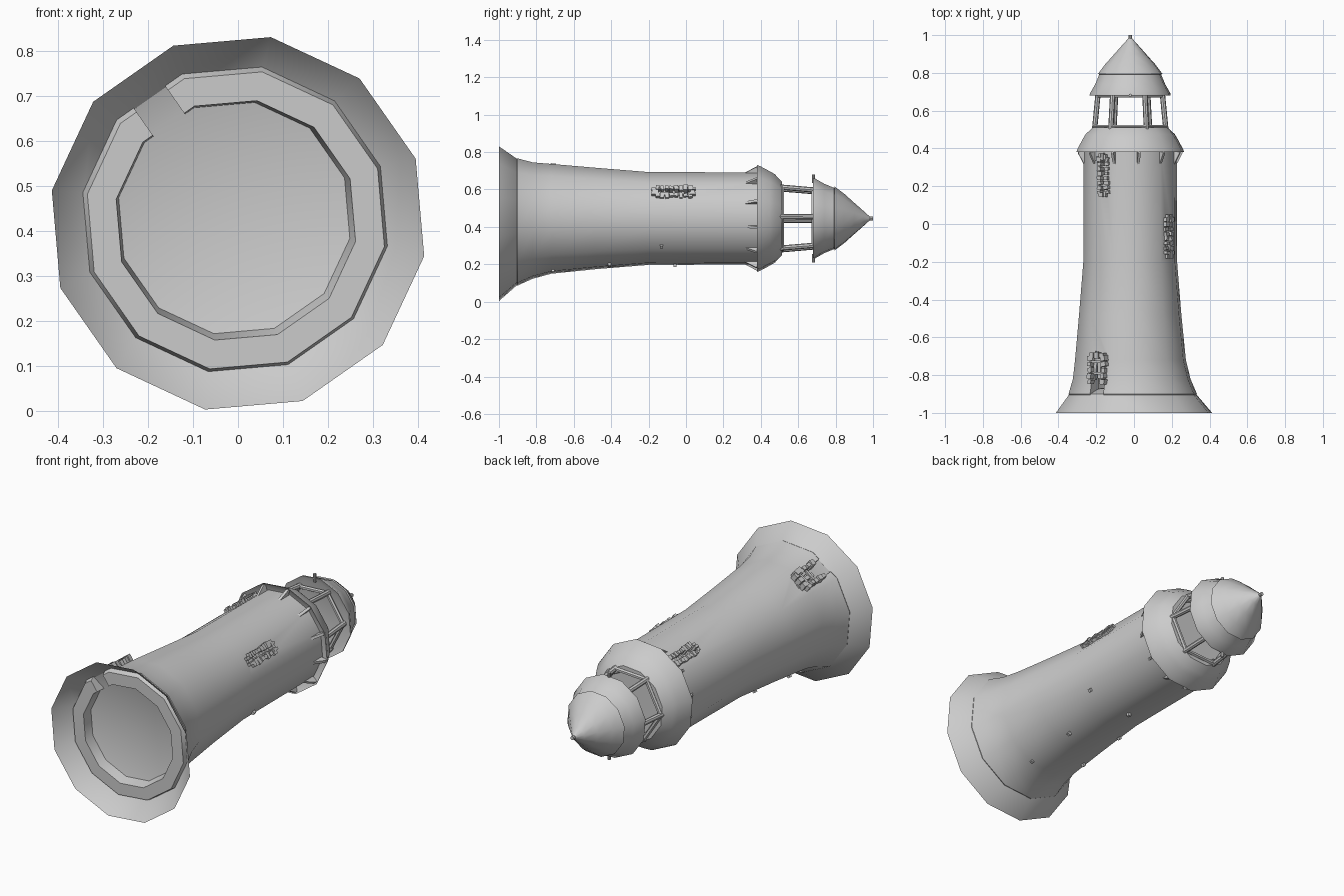
import bpy, bmesh, math, random
from mathutils import Matrix, Vector

random.seed(4)
cube = bpy.data.objects.get("Cube")
if cube:
    bpy.data.objects.remove(cube)

SIDES = 12
TURN = math.radians(20)

stone = bpy.data.materials.new("pale grey stone")
stone.use_nodes = True
grey = (0.6, 0.6, 0.6, 1)
stone.diffuse_color = grey
stone.node_tree.nodes["Principled BSDF"].inputs["Base Color"].default_value = grey


def axis(y):
    """Centre of the tower at distance y along its length."""
    t = min(1, max(0, (y + 1) / 0.3))
    return Vector((-0.02 * t, y, 0.417 + 0.028 * t))


def frame(deg, y, r):
    """Local x runs around the tower, y along it, z outward."""
    a = math.radians(deg)
    out = Vector((math.cos(a), 0, math.sin(a)))
    along = Vector((0, 1, 0))
    m = Matrix((along.cross(out), along, out)).transposed().to_4x4()
    m.translation = axis(y) + out * r
    return m


def finish(bm, name, smooth=True):
    bmesh.ops.recalc_face_normals(bm, faces=bm.faces)
    me = bpy.data.meshes.new(name)
    bm.to_mesh(me)
    bm.free()
    me.materials.append(stone)
    if smooth:
        me.shade_smooth()
        me.set_sharp_from_angle(angle=0.6)
    ob = bpy.data.objects.new(name, me)
    bpy.context.collection.objects.link(ob)
    return ob


def lathe(name, profile, closed=False):
    """Turn (radius, y) points around the tower axis."""
    bm = bmesh.new()
    rings = []
    for r, y in profile:
        c = axis(y)
        if r == 0:
            rings.append([bm.verts.new(c)] * SIDES)
            continue
        ring = []
        for i in range(SIDES):
            a = TURN + math.tau * i / SIDES
            ring.append(bm.verts.new(c + Vector((math.cos(a), 0, math.sin(a))) * r))
        rings.append(ring)
    pairs = list(zip(rings, rings[1:]))
    if closed:
        pairs.append((rings[-1], rings[0]))
    for p, q in pairs:
        for i in range(SIDES):
            j = (i + 1) % SIDES
            bm.faces.new(list(dict.fromkeys((p[i], p[j], q[j], q[i]))))
    return finish(bm, name)


def add_box(bm, m, size):
    bmesh.ops.create_cube(bm, size=1, matrix=m @ Matrix.Diagonal((*size, 1)))


def add_rod(bm, a, b, r, sides=8):
    d = b - a
    m = Matrix.Translation((a + b) / 2) @ d.to_track_quat('Z', 'Y').to_matrix().to_4x4()
    bmesh.ops.create_cone(bm, cap_ends=True, segments=sides, radius1=r, radius2=r,
                          depth=d.length, matrix=m)


# Spreading foot with a closed floor
lathe("foot", [(0.42, -1), (0.34, -0.9), (0.27, -0.875), (0, -0.86)])

# Hollow tower wall
tower = lathe("tower_wall", [(0.335, -0.93), (0.345, -0.9), (0.316, -0.82), (0.298, -0.72),
                             (0.275, -0.48), (0.252, -0.2), (0.25, 0.4), (0.2, 0.4),
                             (0.205, -0.2), (0.24, -0.75), (0.27, -0.93)], closed=True)

# Doorway and windows: angle, middle, radius of the wall face, width, length
openings = [("door", 125, -0.82, 0.3, 0.085, 0.25),
            ("upper_window", 125, 0.255, 0.243, 0.045, 0.2),
            ("side_window", 35, -0.065, 0.243, 0.045, 0.2)]
for name, deg, y, r, w, l in openings:
    bm = bmesh.new()
    add_box(bm, frame(deg, y, r), (w, l, 0.16))
    cutter = finish(bm, name + "_cutter", False)
    cutter.hide_render = True
    mod = tower.modifiers.new(name, 'BOOLEAN')
    mod.operation = 'DIFFERENCE'
    mod.solver = 'EXACT'
    mod.object = cutter
bpy.context.view_layer.update()
cut = bpy.data.meshes.new_from_object(
    tower.evaluated_get(bpy.context.evaluated_depsgraph_get()))
tower.modifiers.clear()
tower.data = cut
for name, *_ in openings:
    bpy.data.objects.remove(bpy.data.objects[name + "_cutter"])
tower.data.shade_smooth()
tower.data.set_sharp_from_angle(angle=0.6)

# Rough stone surrounds, with a recessed panel behind each window
for name, deg, y, r, w, l in openings:
    bm = bmesh.new()
    is_door = name == "door"
    rows = 8
    for side in (-1, 1):
        for i in range(rows):
            f = (i + 0.5) / rows - 0.5
            if is_door and f < -0.1:
                continue
            yy = y + f * l
            rr = r + (0.02 - f * 0.04 if is_door else 0)
            m = frame(deg, yy, rr - 0.005) @ Matrix.Translation((side * w * 0.5, 0, 0))
            m = m @ Matrix.Rotation(random.uniform(-0.2, 0.2), 4, 'Z')
            add_box(bm, m, (random.uniform(0.018, 0.036), l / rows * random.uniform(0.6, 0.95),
                            random.uniform(0.03, 0.05)))
    for end in ((1,) if is_door else (-1, 1)):
        for k in (-1, 0, 1):
            m = frame(deg, y + end * l * 0.5, r - 0.003)
            m = m @ Matrix.Translation((k * w * 0.36, 0, 0))
            add_box(bm, m, (w * 0.3, random.uniform(0.02, 0.04), random.uniform(0.03, 0.05)))
    if not is_door:
        add_box(bm, frame(deg, y, r - 0.03), (w, l, 0.01))
        for k in (-0.25, 0, 0.25):
            add_box(bm, frame(deg, y + k * l, r - 0.015), (w, 0.012, 0.02))
    finish(bm, name + "_stones", False)

# Broken door planks
bm = bmesh.new()
for k in (-1, 0, 1):
    m = frame(125, -0.75, 0.285) @ Matrix.Translation((k * 0.025, 0, 0))
    add_box(bm, m @ Matrix.Rotation(0.15 * k, 4, 'Z'), (0.02, random.uniform(0.1, 0.16), 0.02))
for k in (-0.79, -0.73):
    add_box(bm, frame(125, k, 0.3), (0.1, 0.014, 0.014))
finish(bm, "door_planks", False)

# Small pegs on the wall: angle, y, radius
bm = bmesh.new()
for deg, y, r in ((-69, -0.71, 0.29), (-66, -0.41, 0.265), (-36, -0.13, 0.245),
                  (-124, -0.62, 0.282), (-127, -0.33, 0.256), (-89, -0.06, 0.245)):
    add_box(bm, frame(deg, y, r), (0.016, 0.016, 0.03))
finish(bm, "wall_pegs", False)

# Gallery and its brackets
lathe("gallery", [(0.24, 0.4), (0.265, 0.395), (0.29, 0.38), (0.285, 0.395), (0.255, 0.45),
                  (0.24, 0.475), (0.2, 0.512), (0.17, 0.512), (0.165, 0.5), (0, 0.5)])
bm = bmesh.new()
for i in range(SIDES):
    m = frame(20 + i * 30, 0.38, 0.24)
    tri = [(0, -0.08), (0, 0.01), (0.04, 0.01), (0.04, -0.005)]
    sides = [[bm.verts.new(m @ Vector((s * 0.007, y, z))) for z, y in tri] for s in (-1, 1)]
    for s in sides:
        bm.faces.new(s)
    for j in range(4):
        k = (j + 1) % 4
        bm.faces.new((sides[0][j], sides[0][k], sides[1][k], sides[1][j]))
finish(bm, "gallery_brackets", False)

# Lantern posts with rails at both ends
bm = bmesh.new()
foot_r, head_r = 0.19, 0.17
for i in range(6):
    deg = i * 60 + 3
    foot, head = frame(deg, 0.49, foot_r).translation, frame(deg, 0.695, head_r).translation
    add_rod(bm, foot, head, 0.014)
    for y, r in ((0.515, foot_r), (0.68, head_r)):
        add_rod(bm, frame(deg, y, r).translation, frame(deg + 60, y, r).translation, 0.011, 6)
finish(bm, "lantern_posts")

# Two tier roof with finial and eave spikes
lathe("lower_roof", [(0, 0.695), (0.19, 0.69), (0.218, 0.68), (0.217, 0.69), (0.188, 0.74),
                     (0.165, 0.795), (0, 0.8)])
lathe("upper_roof", [(0, 0.79), (0.16, 0.79), (0.173, 0.795), (0.135, 0.845), (0.085, 0.9),
                     (0.04, 0.95), (0.008, 0.985)])
bm = bmesh.new()
add_rod(bm, axis(0.975), axis(1), 0.01)
for deg in (90, -90):
    add_rod(bm, frame(deg, 0.682, 0.19).translation, frame(deg, 0.682, 0.235).translation, 0.008)
finish(bm, "finial_and_spikes")
